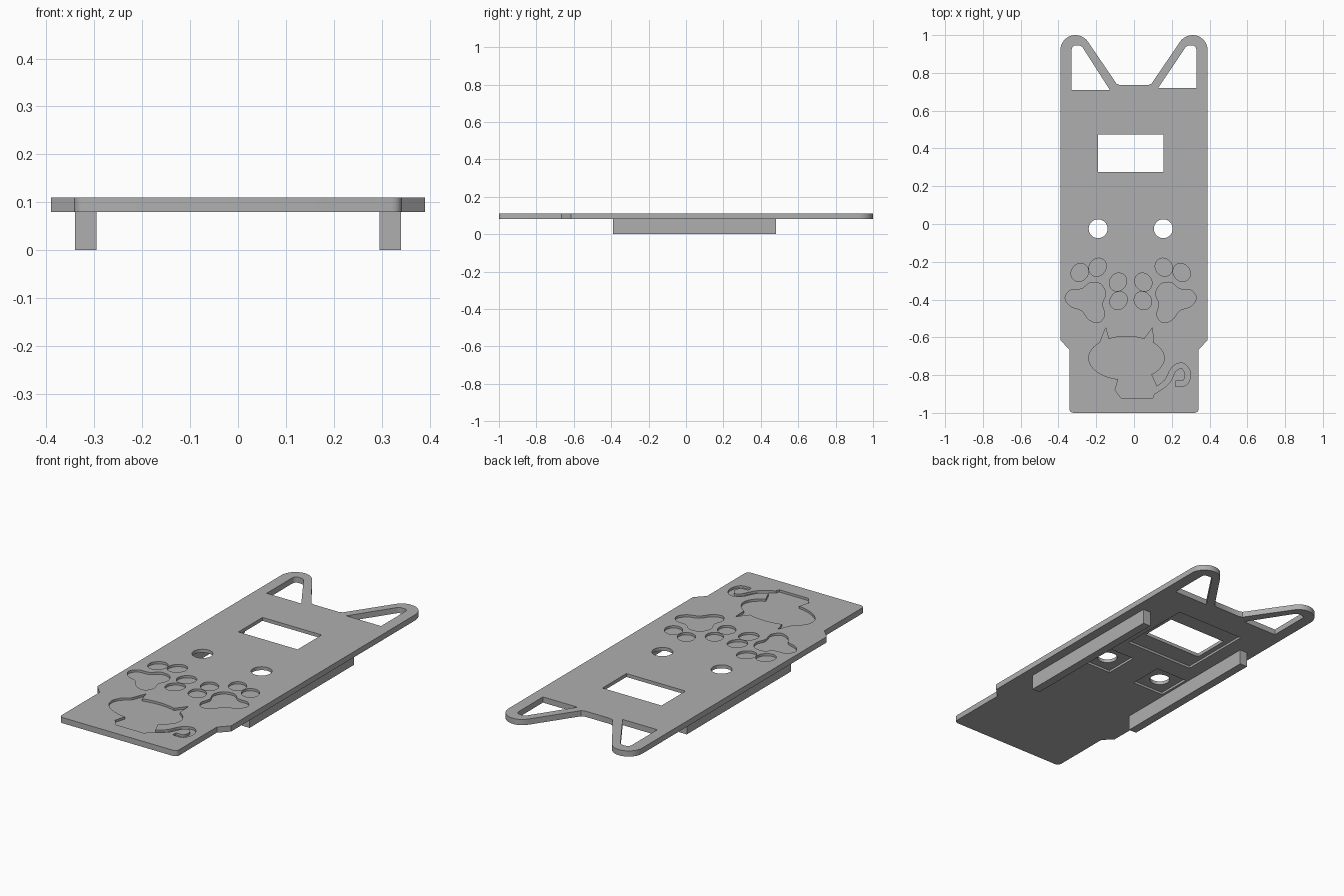
import bpy
import bmesh
from math import cos, sin, pi, radians
from mathutils import Vector

if "Cube" in bpy.data.objects:
    bpy.data.objects.remove(bpy.data.objects["Cube"], do_unlink=True)

BOTTOM, TOP = 0.08, 0.11      # plate thickness range
ENGRAVE = TOP - 0.012         # floor of the engraved artwork
RECESS = BOTTOM + 0.012       # ceiling of the underside pockets
MID = -0.0175                 # centre line of windows and artwork

grey = bpy.data.materials.new("plain grey")
grey.use_nodes = True
grey.diffuse_color = (0.43, 0.43, 0.43, 1)
grey.node_tree.nodes["Principled BSDF"].inputs["Base Color"].default_value = grey.diffuse_color


def prism(name, outline, z0, z1):
    """Extrude a flat outline between two heights."""
    bm = bmesh.new()
    face = bm.faces.new([bm.verts.new((x, y, z0)) for x, y in outline])
    top = bmesh.ops.extrude_face_region(bm, geom=[face])["geom"]
    bmesh.ops.translate(bm, vec=(0, 0, z1 - z0),
                        verts=[v for v in top if isinstance(v, bmesh.types.BMVert)])
    bmesh.ops.recalc_face_normals(bm, faces=bm.faces)
    mesh = bpy.data.meshes.new(name)
    bm.to_mesh(mesh)
    bm.free()
    mesh.materials.append(grey)
    obj = bpy.data.objects.new(name, mesh)
    bpy.context.collection.objects.link(obj)
    return obj


def arc(cx, cy, rx, ry, start, end, steps):
    angles = [radians(start + (end - start) * i / steps) for i in range(steps + 1)]
    return [(cx + rx * cos(a), cy + ry * sin(a)) for a in angles]


def circle(cx, cy, rx, ry=None, steps=32):
    return arc(cx, cy, rx, ry or rx, 0, 360, steps)[:-1]


def rect(cx, cy, w, h):
    return [(cx + sx * w / 2, cy + sy * h / 2)
            for sx, sy in ((-1, -1), (1, -1), (1, 1), (-1, 1))]


def mirrored(half):
    """Complete an outline symmetric about x = 0."""
    return half + [(-x, y) for x, y in reversed(half) if abs(x) > 1e-5]


def spline(points, closed=True, steps=5):
    """Smooth curve through the given points."""
    pts = [Vector(p) for p in points]
    if not closed:
        pts = [pts[0]] + pts + [pts[-1]]
    n = len(pts)
    out = []
    for i in range(n if closed else n - 3):
        a, b, c, d = (pts[(i + k) % n] for k in range(4))
        for s in range(steps):
            t = s / steps
            out.append(0.5 * (2 * b + (c - a) * t + (2 * a - 5 * b + 4 * c - d) * t ** 2
                              + (3 * b - a - 3 * c + d) * t ** 3))
    return out if closed else out + [pts[-1]]


def ribbon(path, width):
    """Outline of a constant width band along a path."""
    left, right = [], []
    for i, p in enumerate(path):
        d = (path[min(i + 1, len(path) - 1)] - path[max(i - 1, 0)]).normalized()
        n = Vector((-d.y, d.x)) * width / 2
        left.append(p + n)
        right.append(p - n)
    return left + right[::-1]


# Plate with two pointed ears and a narrower front tongue
half = [(0, -1)] + arc(0.32, -0.98, 0.022, 0.02, -90, 0, 4)
half += [(0.342, -0.665), (0.39, -0.615)]
half += arc(0.31, 0.92, 0.08, 0.08, 0, 34, 4) + arc(0.31, 0.92, 0.08, 0.08, 42, 146, 12)
half += [(0.092, 0.742), (0.072, 0.735)]
plate = prism("plate", mirrored(half), BOTTOM, TOP)


def cut(outline, z0, z1):
    cutter = prism("cutter", outline, z0, z1)
    cutter.hide_render = True
    mod = plate.modifiers.new("cut", "BOOLEAN")
    mod.operation, mod.solver, mod.object = "DIFFERENCE", "EXACT", cutter
    bpy.context.view_layer.objects.active = plate
    bpy.ops.object.modifier_apply(modifier=mod.name)
    bpy.data.objects.remove(cutter, do_unlink=True)


def cut_through(outline):
    cut(outline, BOTTOM - 0.05, TOP + 0.05)


def engrave(outline):
    cut(outline, ENGRAVE, TOP + 0.05)


def pocket(outline):
    cut(outline, BOTTOM - 0.05, RECESS)


# Ear openings
for side, base in ((-1, 0.71), (1, 0.72)):
    hole = [(0.33, base), (0.128, base)]
    hole += arc(0.295, 0.915, 0.03, 0.03, 146, 90, 4) + arc(0.31, 0.925, 0.02, 0.02, 90, 0, 4)
    cut_through([(side * x, y) for x, y in hole])

# Display window and two round holes, each with an underside pocket
pocket(rect(MID, 0.375, 0.40, 0.40))
cut_through(rect(MID, 0.375, 0.345, 0.20))
for side in (-1, 1):
    cx = MID + side * 0.1725
    pocket(rect(cx, -0.025, 0.185, 0.185))
    cut_through(circle(cx, -0.025, 0.05))

# Paw prints, tilted towards the centre line
pad = mirrored([(0, 0.1), (0.05, 0.075), (0.068, 0.02), (0.112, -0.02),
                (0.11, -0.07), (0.06, -0.088), (0, -0.072)])
tilt = radians(36)
for side in (-1, 1):
    def place(points):
        return [(MID + side * (0.217 + x * cos(tilt) - y * sin(tilt)),
                 -0.4 + x * sin(tilt) + y * cos(tilt)) for x, y in points]
    engrave(place(spline(pad)))
    for tx, ty in ((0.127, 0.085), (0.067, 0.163)):
        for flip in (-1, 1):
            engrave(place(circle(flip * tx, ty, 0.044, 0.05, 24)))

# Cat silhouette: head with ears, body and curled tail
head = arc(-0.04, -0.71, 0.2, 0.115, 135, 405, 36)
head += [(0.098, -0.55)] + arc(-0.04, -0.71, 0.2, 0.115, 62, 118, 8) + [(-0.15, -0.55)]
engrave(head)
engrave([(-0.07, -0.77), (-0.1, -0.88), (-0.07, -0.92), (0.1, -0.92), (0.12, -0.86), (0.08, -0.77)])
tail = [(0.08, -0.9), (0.17, -0.84), (0.21, -0.77), (0.255, -0.75),
        (0.285, -0.79), (0.27, -0.84), (0.22, -0.845)]
engrave(ribbon(spline(tail, closed=False), 0.028))

# Two rails under the plate
for side, name in ((-1, "right_rail"), (1, "left_rail")):
    prism(name, rect(side * 0.318, 0.045, 0.045, 0.87), 0, BOTTOM + 0.005)

# Soft shading on the rounded walls, crisp edges elsewhere
bpy.ops.object.select_all(action="DESELECT")
plate.select_set(True)
bpy.context.view_layer.objects.active = plate
bpy.ops.object.shade_smooth_by_angle(angle=radians(30))
